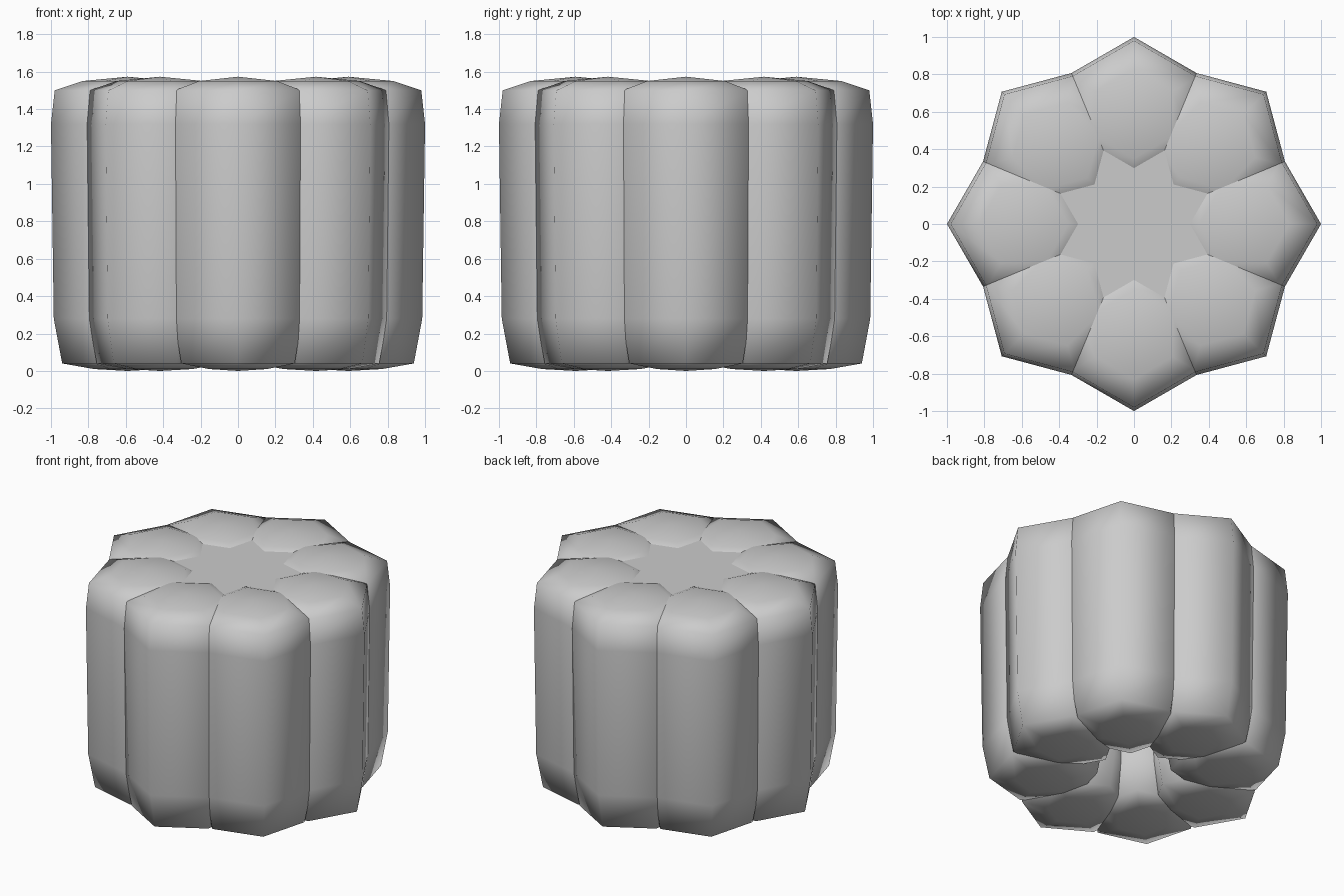
import bpy, bmesh, math

cube = bpy.data.objects.get("Cube")
if cube:
    bpy.data.objects.remove(cube)

grey = bpy.data.materials.new("plain grey")
grey.use_nodes = True
GREY = (0.6, 0.6, 0.6, 1)
grey.diffuse_color = GREY
grey.node_tree.nodes["Principled BSDF"].inputs["Base Color"].default_value = GREY

LOBES, SIDES, CENTRE = 8, 6, 0.59
# Lobe profile as (radius, height), from bottom to top
PROFILE = [(0.18, 0.01), (0.35, 0.04), (0.395, 0.28), (0.41, 1.32),
           (0.39, 1.5), (0.24, 1.55)]
BOTTOM, TOP, CAP_Z = 0.0, 1.573, 1.533


def add_object(name, bm, smooth):
    bmesh.ops.recalc_face_normals(bm, faces=bm.faces)
    for f in bm.faces:
        f.smooth = smooth
    mesh = bpy.data.meshes.new(name)
    bm.to_mesh(mesh)
    bm.free()
    mesh.materials.append(grey)
    obj = bpy.data.objects.new(name, mesh)
    bpy.context.collection.objects.link(obj)
    return obj


def make_lobe(name, angle):
    """Six-sided rounded column with one corner pointing outward."""
    bm = bmesh.new()
    cx, cy = CENTRE * math.cos(angle), CENTRE * math.sin(angle)
    rings = []
    for r, z in PROFILE:
        ring = []
        for i in range(SIDES):
            a = angle + math.tau * i / SIDES
            ring.append(bm.verts.new((cx + r * math.cos(a), cy + r * math.sin(a), z)))
        rings.append(ring)
    low = bm.verts.new((cx, cy, BOTTOM))
    high = bm.verts.new((cx, cy, TOP))
    for i in range(SIDES):
        j = (i + 1) % SIDES
        for a, b in zip(rings, rings[1:]):
            bm.faces.new((a[i], a[j], b[j], b[i]))
        bm.faces.new((low, rings[0][j], rings[0][i]))
        bm.faces.new((high, rings[-1][i], rings[-1][j]))
    return add_object(name, bm, True)


# Ring of lobes
for k in range(LOBES):
    make_lobe(f"lobe_{k + 1}", math.tau * k / LOBES)

# Flat plate closing the middle of the top
bm = bmesh.new()
bmesh.ops.create_circle(bm, cap_ends=True, segments=16, radius=0.5)
bmesh.ops.translate(bm, verts=bm.verts, vec=(0, 0, CAP_Z))
cap = add_object("top_plate", bm, False)
